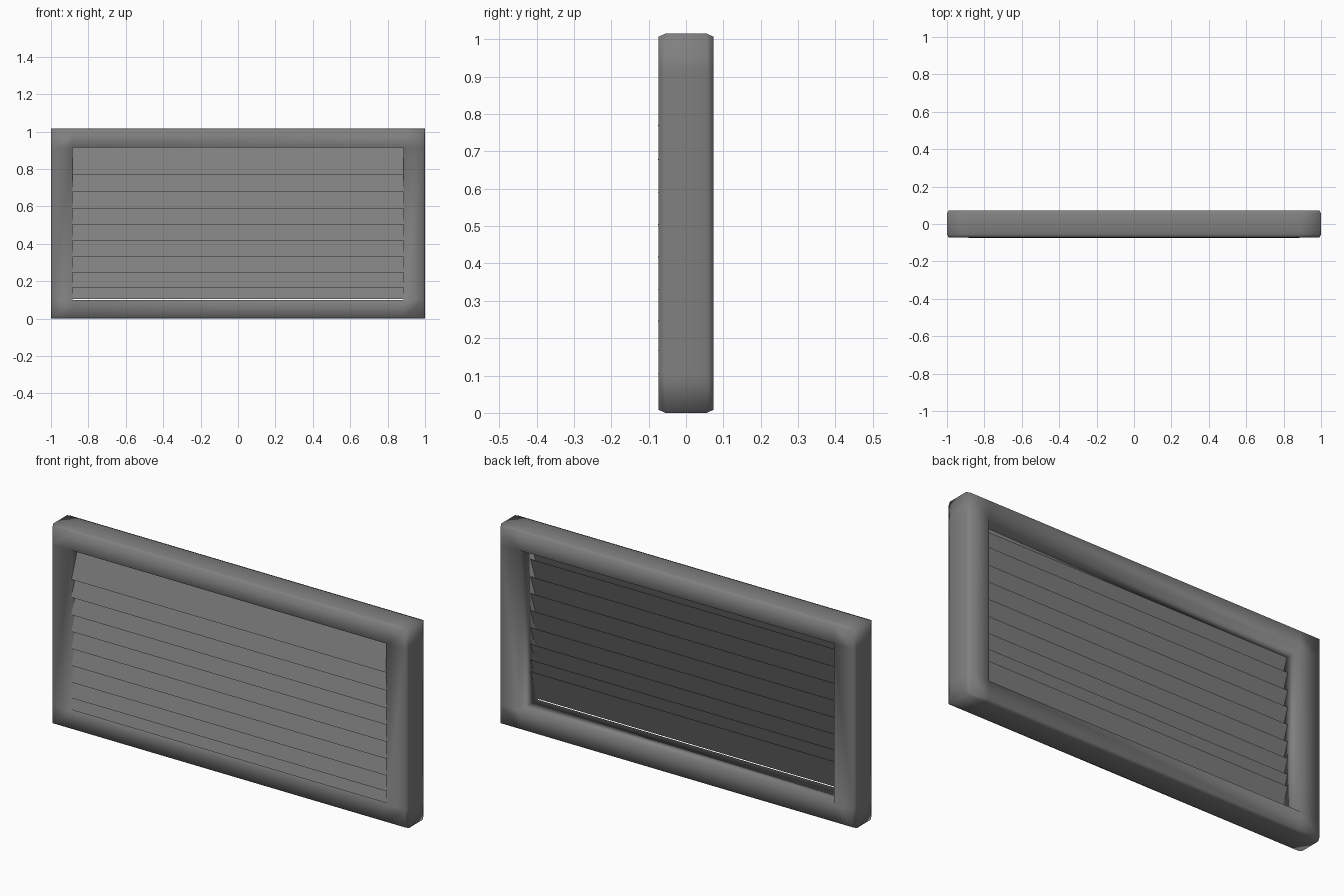
import bpy
import bmesh
import math

cube = bpy.data.objects.get("Cube")
if cube:
    bpy.data.objects.remove(cube, do_unlink=True)

HEIGHT = 1.015
DEPTH = 0.073          # half depth of the frame
XS = (-1, -0.885, 0.885, 1)
ZS = (0, 0.1, 0.915, HEIGHT)

grey = bpy.data.materials.new("painted_grey")
grey.use_nodes = True
colour = (0.215, 0.215, 0.215, 1)
grey.diffuse_color = colour
grey.node_tree.nodes["Principled BSDF"].inputs["Base Color"].default_value = colour


def make_object(name, bm):
    bmesh.ops.recalc_face_normals(bm, faces=bm.faces)
    mesh = bpy.data.meshes.new(name)
    bm.to_mesh(mesh)
    bm.free()
    mesh.materials.append(grey)
    obj = bpy.data.objects.new(name, mesh)
    bpy.context.collection.objects.link(obj)
    return obj


# Frame: a three by three sheet without its middle, extruded, outer rims bevelled
bm = bmesh.new()
grid = [[bm.verts.new((x, -DEPTH, z)) for z in ZS] for x in XS]
for i in range(3):
    for j in range(3):
        if (i, j) != (1, 1):
            bm.faces.new((grid[i][j], grid[i + 1][j], grid[i + 1][j + 1], grid[i][j + 1]))
front = bm.faces[:]
back = bmesh.ops.extrude_face_region(bm, geom=front, use_keep_orig=True)["geom"]
for v in back:
    if isinstance(v, bmesh.types.BMVert):
        v.co.y = DEPTH


def on_rim(edge):
    a, b = (v.co for v in edge.verts)
    if abs(a.y - b.y) > 0.01:
        return False
    side = abs(a.x - b.x) < 0.001 and abs(a.x) > 0.99
    level = abs(a.z - b.z) < 0.001 and (a.z < 0.01 or a.z > HEIGHT - 0.01)
    return side or level


bmesh.ops.recalc_face_normals(bm, faces=bm.faces)
rims = [e for e in bm.edges if on_rim(e)]
bmesh.ops.bevel(bm, geom=rims, offset=0.018, offset_type='OFFSET',
                segments=1, profile=0.5, affect='EDGES')
# Make the bevel shallower across the face than along the depth
for v in bm.verts:
    if abs(v.co.y) > DEPTH - 0.002:
        if abs(v.co.x) > 0.95:
            v.co.x = math.copysign(0.992, v.co.x)
        if v.co.z < 0.05:
            v.co.z = 0.008
        elif v.co.z > HEIGHT - 0.05:
            v.co.z = HEIGHT - 0.008
for f in bm.faces:
    f.smooth = True
make_object("frame", bm)

# Slats: thin tilted boards, lower edge forward
SLAT_BOTTOMS = (0.105, 0.165, 0.245, 0.33, 0.416, 0.503, 0.588, 0.677, 0.768)
RISE, RUN, THICK = 0.16, 0.058, 0.003
for n, z in enumerate(SLAT_BOTTOMS, 1):
    bm = bmesh.new()
    profile = ((-0.075, z), (-0.075 + RUN, z + RISE),
               (-0.075 + RUN + THICK, z + RISE), (-0.075 + THICK, z))
    face = bm.faces.new([bm.verts.new((-0.886, y, h)) for y, h in profile])
    ends = bmesh.ops.extrude_face_region(bm, geom=[face], use_keep_orig=True)["geom"]
    for v in ends:
        if isinstance(v, bmesh.types.BMVert):
            v.co.x = 0.886
    make_object(f"slat_{n}", bm)
